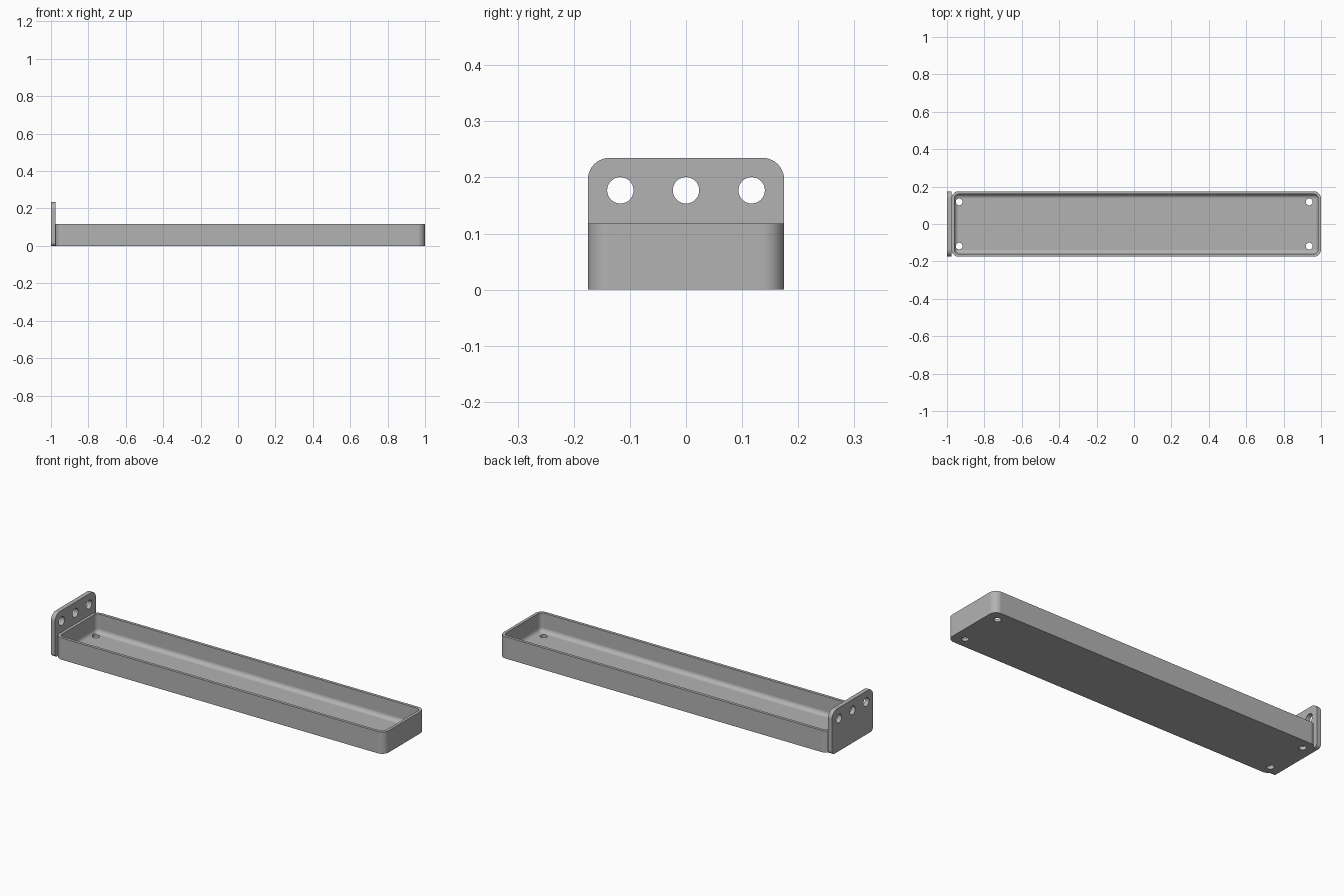
import bpy, bmesh, math
from mathutils import Vector

if "Cube" in bpy.data.objects:
    bpy.data.objects.remove(bpy.data.objects["Cube"], do_unlink=True)

LEFT, RIGHT, HALF_Y = -0.976, 1.0, 0.175
TRAY_H, PLATE_H = 0.118, 0.235
WALL, CORNER, STEPS = 0.0157, 0.039, 10

steel = bpy.data.materials.new("grey_metal")
steel.use_nodes = True
grey = (0.45, 0.45, 0.45, 1)
steel.diffuse_color = grey
steel.node_tree.nodes["Principled BSDF"].inputs["Base Color"].default_value = grey


def rounded_rect(x0, x1, y0, y1, radii):
    """Outline points, counter-clockwise from the lower left corner."""
    pts = []
    corners = [(x0, y0, 1, 1), (x1, y0, -1, 1), (x1, y1, -1, -1), (x0, y1, 1, -1)]
    for i, ((x, y, sx, sy), r) in enumerate(zip(corners, radii)):
        for k in range(STEPS + 1):
            a = math.pi * (1 + i / 2 + k / STEPS / 2)
            pts.append((x + sx * r + r * math.cos(a), y + sy * r + r * math.sin(a)))
    return pts


def loft(name, rings):
    """Closed solid through a stack of equal rings."""
    bm = bmesh.new()
    loops = [[bm.verts.new(p) for p in ring] for ring in rings]
    for a, b in zip(loops, loops[1:]):
        for i in range(len(a)):
            j = (i + 1) % len(a)
            bm.faces.new((a[i], a[j], b[j], b[i]))
    bm.faces.new(loops[0][::-1])
    bm.faces.new(loops[-1])
    bmesh.ops.remove_doubles(bm, verts=bm.verts, dist=1e-5)
    bmesh.ops.recalc_face_normals(bm, faces=bm.faces)
    mesh = bpy.data.meshes.new(name)
    bm.to_mesh(mesh)
    bm.free()
    obj = bpy.data.objects.new(name, mesh)
    bpy.context.collection.objects.link(obj)
    mesh.materials.append(steel)
    return obj


def drill(obj, centres, radius, axis):
    """Cut round through-holes along an axis."""
    for c in centres:
        bpy.ops.mesh.primitive_cylinder_add(vertices=40, radius=radius, depth=0.1, location=c)
        cutter = bpy.context.object
        cutter.rotation_euler = Vector(axis).to_track_quat('Z', 'Y').to_euler()
        cutter.hide_render = True
        mod = obj.modifiers.new("hole", 'BOOLEAN')
        mod.operation, mod.solver, mod.object = 'DIFFERENCE', 'EXACT', cutter
        bpy.context.view_layer.objects.active = obj
        bpy.ops.object.modifier_apply(modifier=mod.name)
        bpy.data.objects.remove(cutter, do_unlink=True)


def finish(obj):
    bpy.ops.object.select_all(action='DESELECT')
    obj.select_set(True)
    bpy.context.view_layer.objects.active = obj
    bpy.ops.object.shade_smooth_by_angle(angle=math.radians(30))
    obj.modifiers.new("even_shading", 'WEIGHTED_NORMAL').keep_sharp = True


# Tray: outer shell, rim, inner wall and filleted floor
def tray_ring(inset, z):
    r = max(CORNER - inset, 0)
    outline = rounded_rect(LEFT + inset, RIGHT - inset, -HALF_Y + inset, HALF_Y - inset, [r] * 4)
    return [(x, y, z) for x, y in outline]


fillet = CORNER - WALL
rings = [tray_ring(0, 0), tray_ring(0, TRAY_H), tray_ring(WALL, TRAY_H)]
for k in range(STEPS + 1):
    a = math.pi / 2 * k / STEPS
    rings.append(tray_ring(WALL + fillet * (1 - math.cos(a)), WALL + fillet * (1 - math.sin(a))))
tray = loft("tray", rings)
drill(tray, [(x, y, 0) for x in (-0.935, 0.937) for y in (-0.118, 0.118)], 0.018, (0, 0, 1))
finish(tray)

# Upright mounting plate with three holes
outline = rounded_rect(-HALF_Y, HALF_Y, 0, PLATE_H, [0.02, 0.02, CORNER, CORNER])
plate = loft("mounting_plate", [[(x, y, z) for y, z in outline] for x in (-1, LEFT)])
drill(plate, [(-0.988, y, 0.177) for y in (-0.117, 0, 0.117)], 0.0235, (1, 0, 0))
finish(plate)
